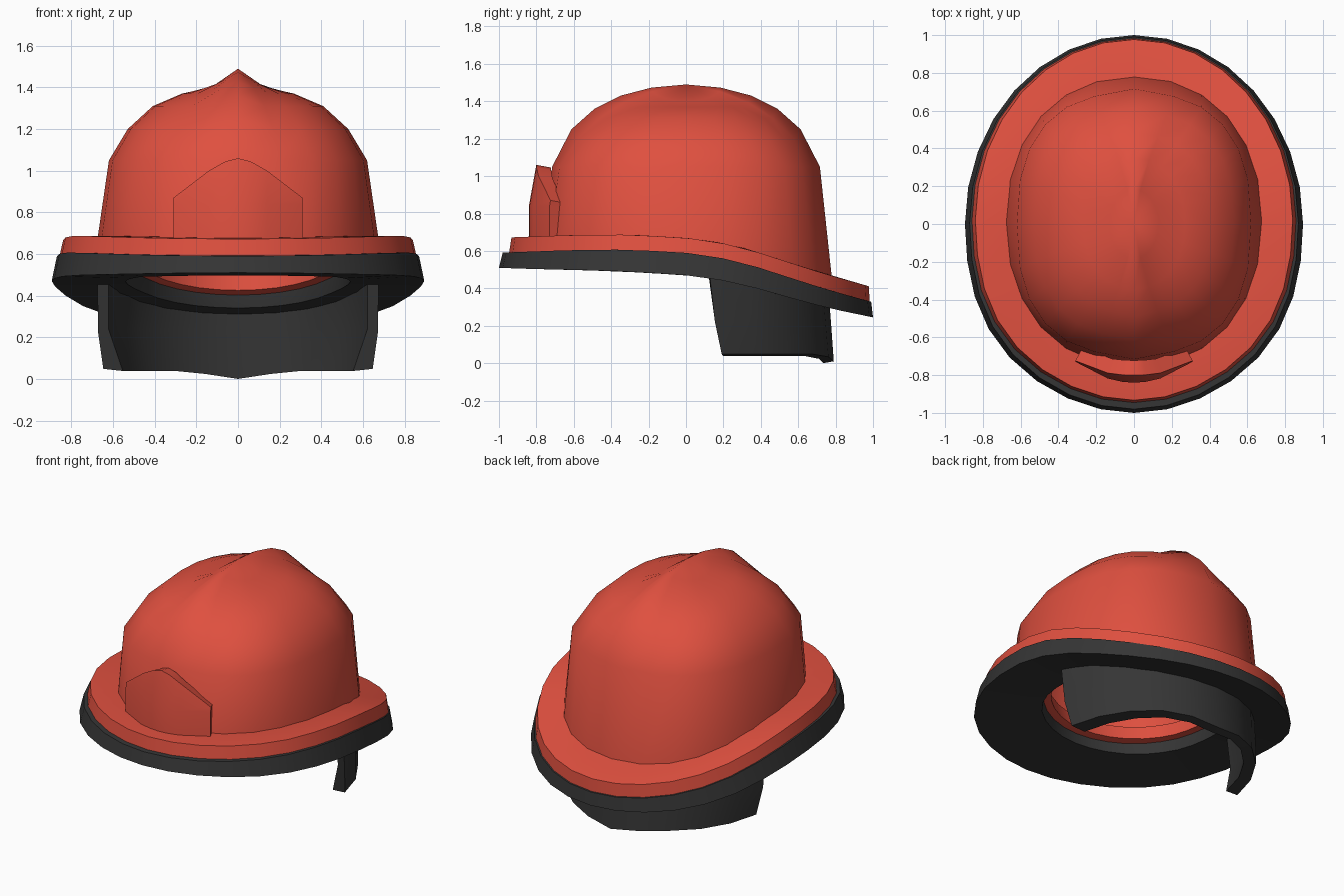
import bpy, bmesh, math
from mathutils import Vector

if "Cube" in bpy.data.objects:
    bpy.data.objects.remove(bpy.data.objects["Cube"])


def material(name, rgb):
    m = bpy.data.materials.new(name)
    m.diffuse_color = (*rgb, 1)
    m.use_nodes = True
    m.node_tree.nodes["Principled BSDF"].inputs["Base Color"].default_value = m.diffuse_color
    return m


RED = material("helmet_red", (0.74, 0.08, 0.05))
BLACK = material("trim_black", (0.036, 0.036, 0.036))

# Sweep of the brim seen from the side: (y, height of the joint between red and black)
SWEEP = [(-1, .59), (-.6, .605), (-.3, .607), (0, .59), (.15, .57), (.3, .54),
         (.5, .475), (.75, .395), (1, .325)]


def seam(y):
    y = max(-1, min(1, y))
    for (y0, z0), (y1, z1) in zip(SWEEP, SWEEP[1:]):
        if y <= y1:
            return z0 + (z1 - z0) * (y - y0) / (y1 - y0)


def underside(y):
    return seam(y) - .08 - .04 * max(0, 1 - y * y)


def above(d):
    return lambda y: seam(y) + d


def loft(name, rows, mat, wrap_rows=False, wrap_cols=False, caps=False,
         thickness=0, angle=30):
    """Skin a grid of points; optional closing, end caps and thickness."""
    bm = bmesh.new()
    g = [[bm.verts.new(p) for p in row] for row in rows]
    nr, nc = len(g), len(g[0])
    for i in range(nr if wrap_rows else nr - 1):
        for j in range(nc if wrap_cols else nc - 1):
            a, b = (i + 1) % nr, (j + 1) % nc
            bm.faces.new((g[i][j], g[i][b], g[a][b], g[a][j]))
    if caps:
        bm.faces.new(g[0])
        bm.faces.new(g[-1])
    bmesh.ops.remove_doubles(bm, verts=bm.verts, dist=.0005)
    bmesh.ops.recalc_face_normals(bm, faces=bm.faces)
    if thickness:  # open sheet: make sure it faces outward
        c = Vector((0, 0, .8))
        if sum(f.normal.dot(f.calc_center_median() - c) for f in bm.faces) < 0:
            bmesh.ops.reverse_faces(bm, faces=bm.faces)
    me = bpy.data.meshes.new(name)
    bm.to_mesh(me)
    bm.free()
    me.materials.append(mat)
    ob = bpy.data.objects.new(name, me)
    bpy.context.collection.objects.link(ob)
    bpy.ops.object.select_all(action='DESELECT')
    ob.select_set(True)
    bpy.context.view_layer.objects.active = ob
    bpy.ops.object.shade_smooth_by_angle(angle=math.radians(angle))
    if thickness:
        s = ob.modifiers.new("thickness", 'SOLIDIFY')
        s.thickness, s.offset = thickness, -1
        e = ob.modifiers.new("crisp_rim", 'EDGE_SPLIT')
        e.split_angle = math.radians(angle)
    return ob


def power(v, p):
    return math.copysign(abs(v) ** p, v) if abs(v) > 1e-6 else 0


# Dome: rings (x radius, y radius, roundness, side height, ridge height) up to the crown
LEVELS = [(.62, .695, .8, 1.05, 1.05), (.53, .595, .83, 1.2, 1.25),
          (.41, .475, .87, 1.31, 1.36), (.27, .34, .92, 1.37, 1.43),
          (.13, .18, 1, 1.4, 1.473), (0, 0, 1, 1.49, 1.49)]
meridians = []
for i in range(24):
    a = 2 * math.pi * i / 24
    c, s = math.cos(a), math.sin(a)
    y = .012 + .77 * power(s, .92)
    column = [(.68 * power(c, .92), y, seam(y) + .05)]
    for rx, ry, p, z_side, z_ridge in LEVELS:
        x, y = rx * power(c, p), ry * power(s, p)
        k = max(0, 1 - abs(x) / .13)       # closeness to the centre ridge
        column.append((x, y * (1 + .03 * k), z_side + (z_ridge - z_side) * k))
    meridians.append(column)
loft("dome", meridians, RED, wrap_rows=True, thickness=.08, angle=75)


# Brim and edge trim: ring sections (x radius, y radius, y centre, height rule)
def ring(name, section, mat):
    rows = []
    for i in range(32):
        a = 2 * math.pi * i / 32
        full = 1 + (.04 * math.sin(2 * a) ** 2 if math.sin(a) < 0 else 0)
        row = []
        for rx, ry, cy, z in section:
            y = cy + ry * math.sin(a)
            row.append((rx * full * math.cos(a), y, z(y)))
        rows.append(row)
    return loft(name, rows, mat, True, True)


ring("edge_trim", [(.895, 1.0, 0, underside), (.54, .57, .02, underside),
                   (.53, .56, .02, above(-.05)), (.53, .56, .02, above(0)),
                   (.87, .985, .005, seam)], BLACK)
ring("brim", [(.86, .965, .018, above(-.01)), (.55, .58, .02, above(-.05)),
              (.49, .51, .02, above(-.04)), (.5, .53, .02, above(.05)),
              (.62, .70, .01, above(.08)), (.84, .955, .022, above(.08))], RED)

# Front plate: curved shield leaning back toward its peak
plate = []
for x, top in [(-.31, .87), (-.14, 1.0), (-.06, 1.045), (0, 1.06),
               (.06, 1.045), (.14, 1.0), (.31, .87)]:
    y = -.84 + 1.15 * x * x
    plate.append([(x, y, .62), (x, y, .84), (x, y + (top - .84) * .18, top)])
loft("front_plate", plate, RED, thickness=.08, angle=40)

# Neck guard: curved flap around the back, thicker at its lower edge
guard = []
for i in range(11):
    a = math.radians(9 + 162 * i / 10)
    c, s = math.cos(a), math.sin(a)
    low = .048 - .038 * max(0, 1 - abs(c) / .45)

    def at(rx, ry, z, slide=0):
        y = ry * s + slide * max(0, 1 - s)
        return (rx * c, y, seam(y) - .04 if z is None else z)
    guard.append([at(.685, .765, None), at(.68, .775, .22, .04),
                  at(.655, .79, low, .08), at(.56, .735, low - .01, .1),
                  at(.63, .72, .24, .05), at(.63, .715, None)])
loft("neck_guard", guard, BLACK, wrap_cols=True, caps=True)
